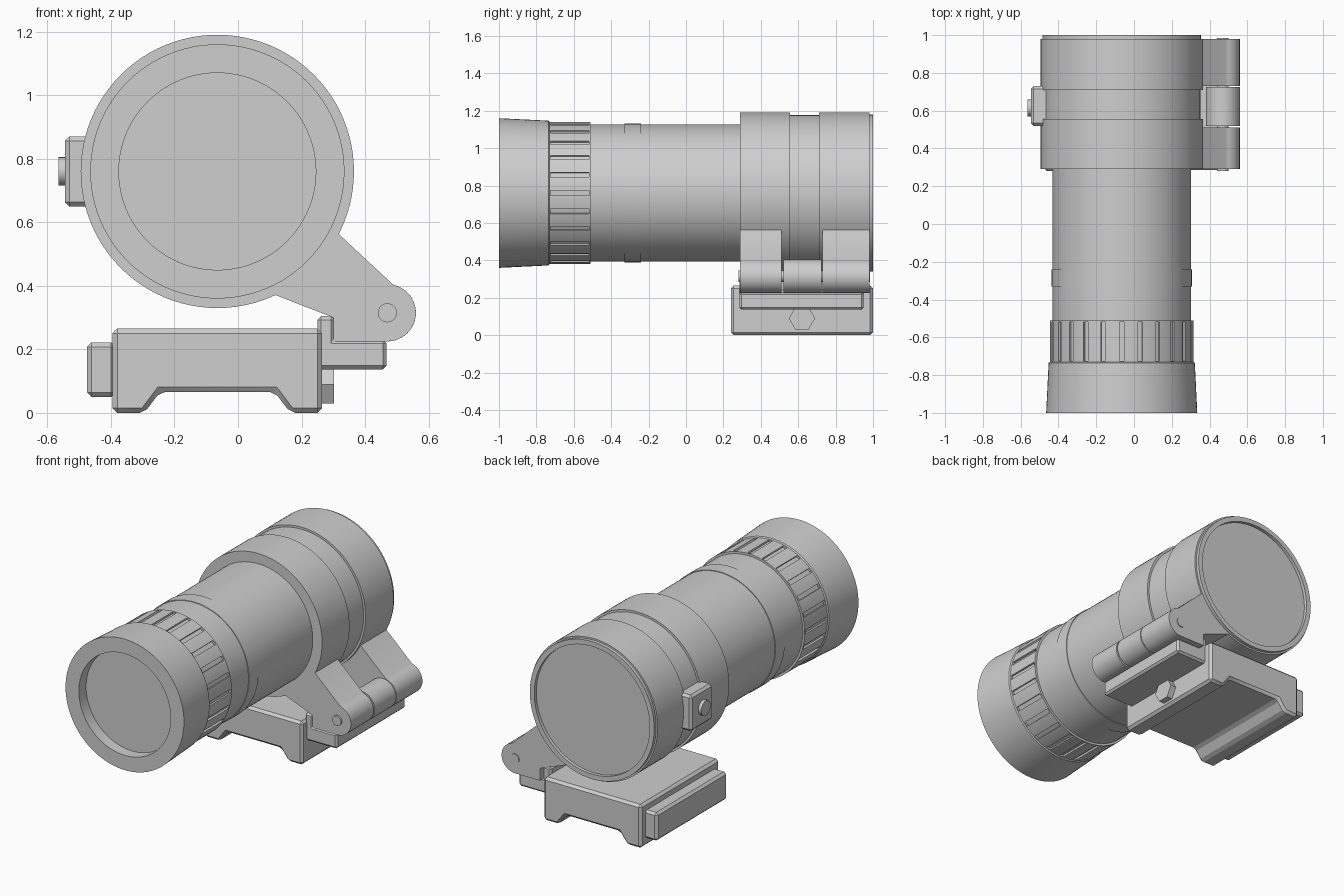
import bpy, bmesh, math
from mathutils import Matrix, Vector

if "Cube" in bpy.data.objects:
    bpy.data.objects.remove(bpy.data.objects["Cube"])

AX, AZ = -0.065, 0.76          # optical axis position
HX, HZ, HR = 0.47, 0.315, 0.09  # hinge centre and radius

grey = bpy.data.materials.new("matte_grey")
grey.diffuse_color = (0.62, 0.62, 0.62, 1)
grey.use_nodes = True
grey.node_tree.nodes["Principled BSDF"].inputs["Base Color"].default_value = grey.diffuse_color


def finish(name, bm, bevel=0.0):
    """Turn a bmesh into an object with sharp edges kept sharp."""
    bmesh.ops.recalc_face_normals(bm, faces=bm.faces[:])
    if bevel:
        edges = [e for e in bm.edges if e.calc_face_angle(0) > 0.5]
        bmesh.ops.bevel(bm, geom=edges, offset=bevel, segments=1,
                        affect='EDGES', clamp_overlap=True)
    me = bpy.data.meshes.new(name)
    bm.to_mesh(me)
    bm.free()
    me.materials.append(grey)
    me.shade_smooth()
    me.set_sharp_from_angle(angle=math.radians(25))
    ob = bpy.data.objects.new(name, me)
    bpy.context.collection.objects.link(ob)
    return ob


def lathe(name, profile, n=96):
    """Revolve (y, radius) points about the optical axis, capping both ends."""
    bm = bmesh.new()
    rings = []
    for y, r in profile:
        rings.append([bm.verts.new((AX + r * math.cos(2 * math.pi * i / n), y,
                                    AZ + r * math.sin(2 * math.pi * i / n)))
                      for i in range(n)])
    for a, b in zip(rings, rings[1:]):
        for i in range(n):
            j = (i + 1) % n
            bm.faces.new((a[i], a[j], b[j], b[i]))
    bm.faces.new(rings[0])
    bm.faces.new(rings[-1])
    return finish(name, bm)


def prism(name, points, y0, y1, bevel=0.0):
    """Extrude an (x, z) outline from y0 to y1."""
    bm = bmesh.new()
    face = bm.faces.new([bm.verts.new((x, y0, z)) for x, z in points])
    ext = bmesh.ops.extrude_face_region(bm, geom=[face])
    verts = [v for v in ext["geom"] if isinstance(v, bmesh.types.BMVert)]
    bmesh.ops.translate(bm, verts=verts, vec=(0, y1 - y0, 0))
    return finish(name, bm, bevel)


def box(name, x0, x1, y0, y1, z0, z1, bevel=0.0):
    return prism(name, [(x0, z0), (x1, z0), (x1, z1), (x0, z1)], y0, y1, bevel)


def arc(cx, cz, r, a0, a1, n):
    return [(cx + r * math.cos(math.radians(a0 + (a1 - a0) * i / n)),
             cz + r * math.sin(math.radians(a0 + (a1 - a0) * i / n)))
            for i in range(n + 1)]


def x_rod(name, x0, x1, y, z, r, n):
    """Rod or hex head lying along x."""
    bm = bmesh.new()
    m = Matrix.Translation(((x0 + x1) / 2, y, z)) @ Matrix.Rotation(math.pi / 2, 4, 'Y')
    if n == 6:
        m = m @ Matrix.Rotation(math.pi / 2, 4, 'Z')
    bmesh.ops.create_cone(bm, cap_ends=True, segments=n, radius1=r, radius2=r,
                          depth=x1 - x0, matrix=m)
    if n == 6:  # points of the hexagon face along y
        reach = max(abs(v.co.y - y) for v in bm.verts)
        if reach < r * 0.95:
            bmesh.ops.rotate(bm, verts=bm.verts[:], cent=Vector((0, y, z)),
                             matrix=Matrix.Rotation(math.pi / 6, 3, 'X'))
    return finish(name, bm)


# Tube: recessed eyepiece, flared cup, grip band, low collar, barrel
tube = lathe("tube", [(-0.93, 0.31), (-1.0, 0.31), (-1.0, 0.40), (-0.735, 0.387),
                      (-0.73, 0.380), (-0.51, 0.380), (-0.51, 0.367),
                      (-0.33, 0.367), (-0.33, 0.371), (-0.24, 0.371),
                      (-0.24, 0.367), (0.35, 0.367)])

# Grip slots cut around the band
bm = bmesh.new()
for k in range(24):
    m = (Matrix.Translation((AX, 0, AZ)) @ Matrix.Rotation(math.radians(15 * k), 4, 'Y')
         @ Matrix.Translation((0, -0.622, 0.39)) @ Matrix.Diagonal((0.026, 0.205, 0.044, 1)))
    bmesh.ops.create_cube(bm, size=1, matrix=m)
cutter = finish("grip_slot_cutter", bm)
cutter.hide_render = True
cutter.hide_viewport = False
mod = tube.modifiers.new("slots", 'BOOLEAN')
mod.operation, mod.object, mod.solver = 'DIFFERENCE', cutter, 'EXACT'
bpy.context.view_layer.objects.active = tube
bpy.ops.object.modifier_apply(modifier=mod.name)
bpy.data.objects.remove(cutter)
tube.data.set_sharp_from_angle(angle=math.radians(25))

# Clamp rings and rear lens housing
lathe("ring_housing", [(0.29, 0.30), (0.29, 0.430), (0.555, 0.430), (0.555, 0.417),
                       (0.71, 0.417), (0.71, 0.430), (0.98, 0.430), (0.98, 0.420),
                       (1.0, 0.420), (1.0, 0.39), (0.98, 0.39)])

# Side cap and its button
box("side_cap", -0.545, -0.44, 0.52, 0.73, 0.65, 0.87, 0.014)
x_rod("side_button", -0.565, -0.53, 0.615, 0.76, 0.045, 24)

# Hinge arms, pivot knuckle and pin
arm = ([(0.10, 0.55), (0.29, 0.588), (0.32, 0.56), (0.487, 0.405)]
       + arc(HX, HZ, HR, 75, -90, 16)
       + [(0.30, 0.225), (0.30, 0.30), (0.12, 0.37), (0.07, 0.39)])
for name, y0, y1 in (("front_arm", 0.29, 0.51), ("rear_arm", 0.73, 0.98)):
    prism(name, arm, y0, y1)
prism("hinge_knuckle", arc(HX, HZ, HR, 0, 352.5, 47), 0.52, 0.724)
prism("hinge_pin", arc(HX, HZ, 0.03, 0, 345, 23), 0.28, 0.985)

# Hinge block beside the base
prism("hinge_block", [(0.25, 0.137), (0.468, 0.137), (0.468, 0.23), (0.305, 0.23),
                      (0.305, 0.305), (0.25, 0.305)], 0.285, 0.95, 0.012)

# Rail base with a channel underneath
prism("rail_base", [(-0.395, 0), (-0.295, 0), (-0.245, 0.066), (0.115, 0.066),
                    (0.165, 0), (0.265, 0), (0.265, 0.265), (-0.395, 0.265)],
      0.24, 1.0, 0.015)

# Rail clamp bar and hex bolt
box("clamp_bar", -0.475, -0.385, 0.28, 0.96, 0.05, 0.222, 0.014)
x_rod("hex_bolt", 0.25, 0.302, 0.62, 0.09, 0.07, 6)
